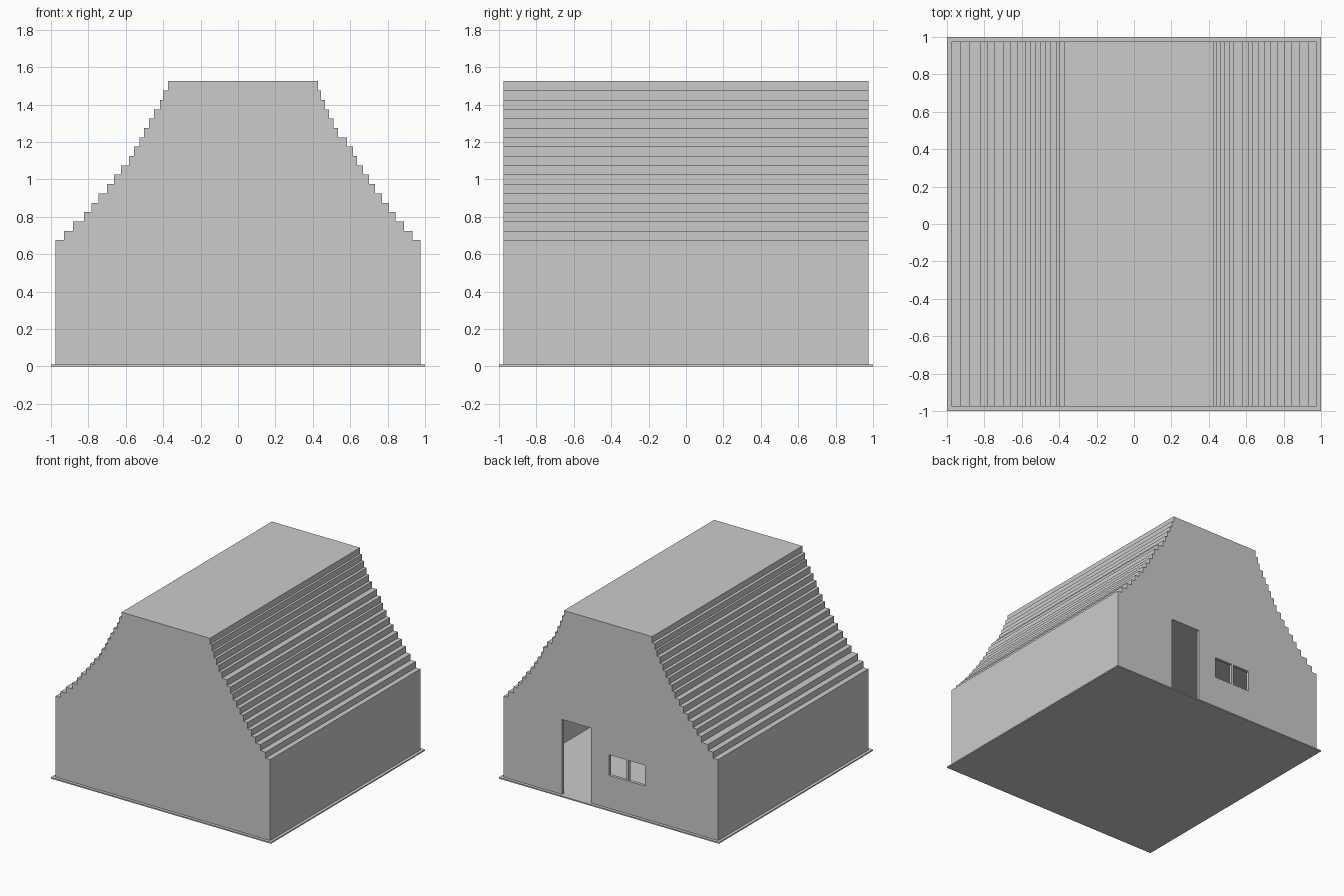
import bpy, bmesh

if "Cube" in bpy.data.objects:
    bpy.data.objects.remove(bpy.data.objects["Cube"])

def prism(name, outline, y0, y1):
    """Extrude an x/z outline from y0 to y1."""
    bm = bmesh.new()
    face = bm.faces.new([bm.verts.new((x, y0, z)) for x, z in outline])
    ext = bmesh.ops.extrude_face_region(bm, geom=[face])
    moved = [v for v in ext["geom"] if isinstance(v, bmesh.types.BMVert)]
    bmesh.ops.translate(bm, verts=moved, vec=(0, y1 - y0, 0))
    bmesh.ops.recalc_face_normals(bm, faces=bm.faces)
    mesh = bpy.data.meshes.new(name)
    bm.to_mesh(mesh)
    bm.free()
    ob = bpy.data.objects.new(name, mesh)
    bpy.context.collection.objects.link(ob)
    return ob

def box(name, x0, x1, y0, y1, z0, z1):
    return prism(name, [(x0, z0), (x1, z0), (x1, z1), (x0, z1)], y0, y1)

W, T = 0.975, 0.025          # half width of house, wall thickness
FLOOR, EAVE, STEP = 0.01, 0.625, 0.05
I = W - T

# Ground slab
box("floor_slab", -1, 1, -1, 1, 0, FLOOR)

# Side and front walls
box("left_wall", -W, -I, -W, W, FLOOR, EAVE)
box("right_wall", I, W, -W, W, FLOOR, EAVE)
box("front_wall", -I, I, -W, -I, FLOOR, EAVE)

# Back wall panels around the full-height doorway and the two windows
SILL, HEAD = 0.28, 0.45
panels = {
    "back_wall_door_side": (0.443, I, FLOOR, EAVE),
    "back_wall_between": (0.018, 0.18, FLOOR, EAVE),
    "back_wall_end": (-I, -0.31, FLOOR, EAVE),
    "window_mullion": (-0.16, -0.142, SILL, HEAD),
    "wall_below_windows": (-0.31, 0.018, FLOOR, SILL),
    "wall_above_windows": (-0.31, 0.018, HEAD, EAVE),
}
for name, (x0, x1, z0, z1) in panels.items():
    box(name, x0, x1, I, W, z0, z1)

# Stepped roof: one curved stair profile on each side, solid with a flat ceiling
left = [.975, .93, .883, .823, .782, .745, .70, .662, .625, .583, .557, .527,
        .502, .475, .448, .417, .40, .375]
right = [.975, .934, .887, .843, .806, .77, .732, .70, .667, .635, .615, .582,
         .535, .51, .487, .464, .445, .427]

def stairs(xs, sign):
    pts = []
    for i, x in enumerate(xs):
        pts += [(sign * x, EAVE + i * STEP), (sign * x, EAVE + (i + 1) * STEP)]
    return pts

prism("stepped_roof", stairs(right, 1) + stairs(left, -1)[::-1], -W, W)
